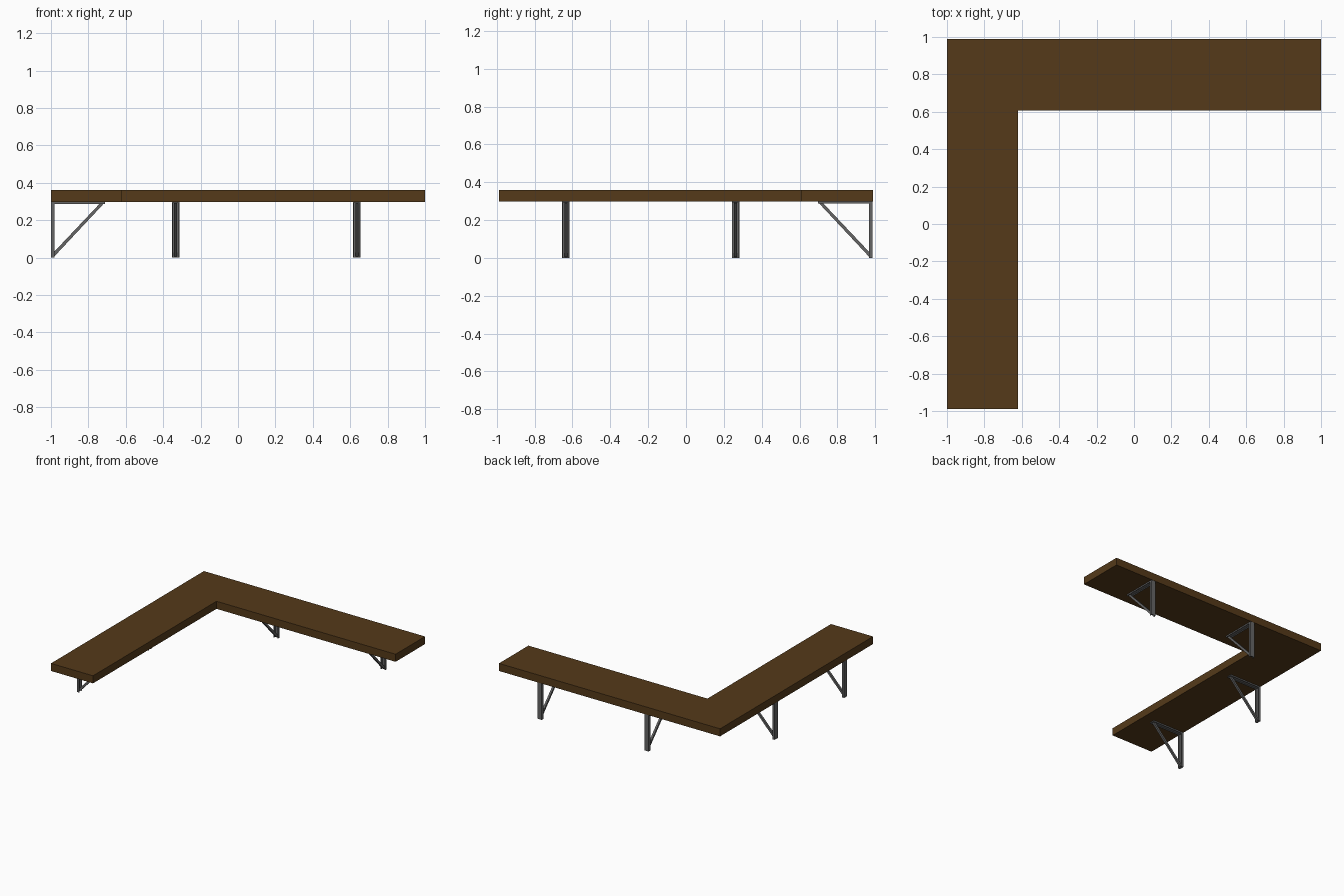
import bpy, bmesh, math
from mathutils import Matrix, Vector

if "Cube" in bpy.data.objects:
    bpy.data.objects.remove(bpy.data.objects["Cube"])


def material(name, rgb):
    m = bpy.data.materials.new(name)
    m.diffuse_color = (*rgb, 1)
    m.use_nodes = True
    m.node_tree.nodes["Principled BSDF"].inputs["Base Color"].default_value = m.diffuse_color
    return m


wood = material("dark_wood", (0.09, 0.042, 0.01))
steel = material("grey_steel", (0.13, 0.13, 0.13))


def prism(name, profile, axis_map, a, b, mat, world=Matrix()):
    """Extrude a 2D profile from a to b; axis_map turns (u, v, w) into xyz."""
    bm = bmesh.new()
    f = bm.faces.new([bm.verts.new(axis_map(u, v, a)) for u, v in profile])
    ext = bmesh.ops.extrude_face_region(bm, geom=[f])
    shift = Vector(axis_map(0, 0, b)) - Vector(axis_map(0, 0, a))
    verts = [g for g in ext["geom"] if isinstance(g, bmesh.types.BMVert)]
    bmesh.ops.translate(bm, verts=verts, vec=shift)
    bmesh.ops.recalc_face_normals(bm, faces=bm.faces)
    me = bpy.data.meshes.new(name)
    bm.to_mesh(me)
    bm.free()
    me.materials.append(mat)
    ob = bpy.data.objects.new(name, me)
    ob.matrix_world = world
    bpy.context.collection.objects.link(ob)
    return ob


# L-shaped shelf board
L = [(-1, -0.988), (-0.62, -0.988), (-0.62, 0.608), (1, 0.608), (1, 0.988), (-1, 0.988)]
prism("shelf_board", L, lambda u, v, w: (u, v, w), 0.298, 0.36, wood)


def channel(depth, half=0.02, t=0.005):
    """U section, web at v = 0, open towards +v."""
    return [(-half, 0), (half, 0), (half, depth), (half - t, depth),
            (half - t, t), (t - half, t), (t - half, depth), (-half, depth)]


def bracket(tag, world):
    # Local frame: wall at x = 0, arm reaches out along +x
    prism(tag + "_upright", channel(0.02), lambda u, v, w: (v, u, w), 0, 0.298, steel, world)
    prism(tag + "_arm", channel(0.011), lambda u, v, w: (w, u, 0.298 - v), 0, 0.289, steel, world)
    # Diagonal brace, ends cut to the upright and arm
    brace = [(0.005, 0.006), (0.018, 0.006), (0.283, 0.289), (0.265, 0.293), (0.005, 0.018)]
    prism(tag + "_brace", brace, lambda u, v, w: (u, w, v), -0.008, 0.008, steel, world)


for i, y in enumerate((-0.635, 0.262)):
    bracket(f"left_bracket_{i}", Matrix.Translation((-1, y, 0)))
for i, x in enumerate((-0.333, 0.635)):
    bracket(f"back_bracket_{i}",
            Matrix.Translation((x, 0.986, 0)) @ Matrix.Rotation(-math.pi / 2, 4, "Z"))
